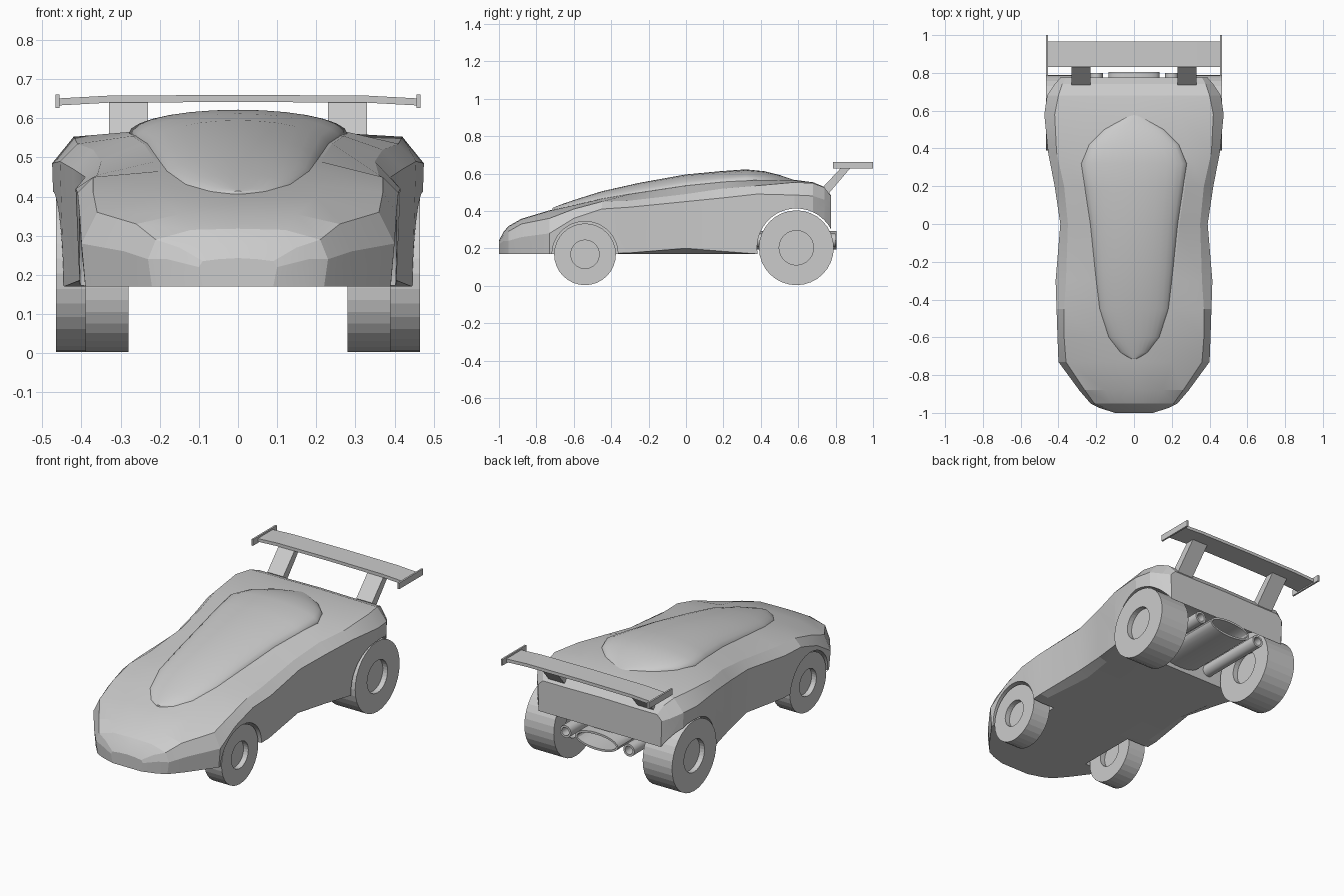
import bpy, bmesh, math
from mathutils import Matrix

cube = bpy.data.objects.get("Cube")
if cube:
    bpy.data.objects.remove(cube)

GREY = (0.6, 0.6, 0.6, 1)
grey = bpy.data.materials.new("plain grey")
grey.use_nodes = True
grey.diffuse_color = GREY
grey.node_tree.nodes["Principled BSDF"].inputs["Base Color"].default_value = GREY


def finish(name, bm, smooth=None):
    bmesh.ops.remove_doubles(bm, verts=bm.verts, dist=0.0001)
    bmesh.ops.recalc_face_normals(bm, faces=bm.faces)
    mesh = bpy.data.meshes.new(name)
    bm.to_mesh(mesh)
    bm.free()
    mesh.materials.append(grey)
    ob = bpy.data.objects.new(name, mesh)
    bpy.context.collection.objects.link(ob)
    bpy.ops.object.select_all(action="DESELECT")
    ob.select_set(True)
    bpy.context.view_layer.objects.active = ob
    if smooth:
        bpy.ops.object.shade_smooth_by_angle(angle=math.radians(smooth))
    return ob


def loft(name, rings, smooth=None, caps=True):
    """Skin closed rings of points, optionally capping both ends."""
    bm = bmesh.new()
    loops = [[bm.verts.new(p) for p in ring] for ring in rings]
    n = len(loops[0])
    for a, b in zip(loops, loops[1:]):
        for i in range(n):
            j = (i + 1) % n
            bm.faces.new((a[i], a[j], b[j], b[i]))
    if caps:
        bm.faces.new(loops[0])
        bm.faces.new(loops[-1])
    return finish(name, bm, smooth)


def lathe_x(name, profile, x, y, z, sides=32, smooth=None):
    """Turn (offset, radius) pairs about an axis along x."""
    angles = [math.tau * i / sides for i in range(sides)]
    return loft(name, [[(x + o, y + r * math.cos(a), z + r * math.sin(a)) for a in angles]
                       for o, r in profile], smooth)


def box(name, x0, x1, y0, y1, z0, z1):
    return loft(name, [[(x, y0, z0), (x, y1, z0), (x, y1, z1), (x, y0, z1)] for x in (x0, x1)])


# Body stations: y, widest x and z, fender crest x and z, roof edge x and z
STATIONS = [
    (-1, .10, .22, .09, .235, .05, .24),
    (-.975, .18, .24, .15, .27, .08, .285),
    (-.95, .23, .24, .21, .29, .12, .315),
    (-.88, .29, .26, .26, .33, .15, .355),
    (-.73, .4, .28, .36, .36, .2, .4),
    (-.6, .405, .36, .37, .41, .2, .43),
    (-.45, .41, .41, .37, .45, .2, .465),
    (-.3, .415, .42, .36, .455, .21, .49),
    (0, .39, .45, .35, .49, .24, .535),
    (.2, .42, .47, .37, .52, .27, .555),
    (.38, .455, .49, .41, .535, .28, .565),
    (.58, .475, .485, .42, .553, .25, .563),
    (.68, .46, .48, .4, .548, .2, .55),
    (.74, .42, .46, .38, .525, .2, .525),
    (.775, .39, .45, .36, .48, .2, .48),
]
FLOOR = 0.17
rings = []
for y, w, zw, xf, zf, xr, zr in STATIONS:
    sill = FLOOR + 0.03 * max(0, 1 - abs(y) / 0.37)
    half = [(w - .06, FLOOR), (w - .01, sill), (w, zw), (xf, zf), (xr, zr)]
    section = [(0, FLOOR)] + half + [(0, zr + .003)] + [(-x, z) for x, z in reversed(half)]
    rings.append([(x, y, z) for x, z in section])
body = loft("body", rings)

# Wheel arches cut from the body; the rear one spans the full width
FRONT = (-.54, .168, .165)
REAR = (.59, .203, .2)
cutters = [lathe_x("arch_cutter", [(-1, .21), (1, .21)], 0, *REAR[:2], sides=48)]
for s in (-1, 1):
    cutters.append(lathe_x("arch_cutter", [(-.17, .176), (.17, .176)], s * .43, *FRONT[:2], sides=48))
bpy.context.view_layer.objects.active = body
for cutter in cutters:
    cutter.hide_render = True
    cut = body.modifiers.new("arch", "BOOLEAN")
    cut.operation = "DIFFERENCE"
    cut.solver = "EXACT"
    cut.object = cutter
    bpy.ops.object.modifier_apply(modifier=cut.name)
    bpy.data.objects.remove(cutter)
bpy.ops.object.select_all(action="DESELECT")
body.select_set(True)
bpy.ops.object.shade_smooth_by_angle(angle=math.radians(14))

# Canopy stations: y, half width, edge z, crown z
CANOPY = [
    (-.715, .01, .41, .415), (-.68, .08, .4, .43), (-.6, .14, .42, .458),
    (-.45, .19, .45, .505), (-.25, .21, .485, .55), (0, .235, .525, .595),
    (.18, .262, .545, .612), (.32, .28, .56, .622), (.42, .24, .56, .612),
    (.5, .16, .56, .592), (.585, .01, .56, .563),
]
STEPS = 14
rings = []
for y, w, ze, zt in CANOPY:
    arc = [math.pi * i / STEPS for i in range(STEPS + 1)]
    ring = [(w * math.cos(a), y, ze + (zt - ze) * math.sin(a)) for a in arc]
    rings.append(ring + [(-w, y, ze - .03), (w, y, ze - .03)])
loft("canopy", rings, smooth=40)

# Wheels with a recessed hub on each side
for label, (y, z, r), x0, x1 in (("front", FRONT, .28, .39), ("rear", REAR, .28, .465)):
    d = (x1 - x0) / 2
    hub = r * .46
    profile = [(-d + .03, .001), (-d + .03, hub), (-d, hub), (-d, r),
               (d, r), (d, hub), (d - .03, hub), (d - .03, .001)]
    for side, s in (("left", 1), ("right", -1)):
        lathe_x(f"{label}_{side}_wheel", profile, s * (x0 + x1) / 2, y, z)


# Exhaust pipes: open oval tubes
def pipe(name, x, z, rx, rz, y0, y1, wall=.012):
    angles = [math.tau * i / 24 for i in range(24)]
    rings = [[(x + (rx - t) * math.cos(a), y, z + (rz - t) * math.sin(a)) for a in angles]
             for y, t in ((y0, 0), (y1, 0), (y1, wall), (y0 + .1, wall))]
    loft(name, rings, smooth=30)


pipe("center_exhaust", 0, .243, .135, .05, .34, .805)
for side, s in (("left", 1), ("right", -1)):
    pipe(f"{side}_exhaust", s * .2, .243, .035, .035, .34, .8)

# Rear wing, its end plates and its raked struts
wing = []
for x, drop in ((-.458, .007), (-.33, 0), (0, -.002), (.33, 0), (.458, .007)):
    wing.append([(x, y, z - drop) for y, z in ((.83, .64), (.965, .64), (.965, .658), (.83, .658))])
loft("rear_wing", wing)
for side, s in (("left", 1), ("right", -1)):
    box(f"{side}_wing_end_plate", s * .456, s * .466, .785, 1, .626, .661)
    loft(f"{side}_wing_strut", [[(s * x, y, z) for y, z in
         ((.735, .53), (.84, .642), (.89, .642), (.76, .49))] for x in (.23, .33)])
